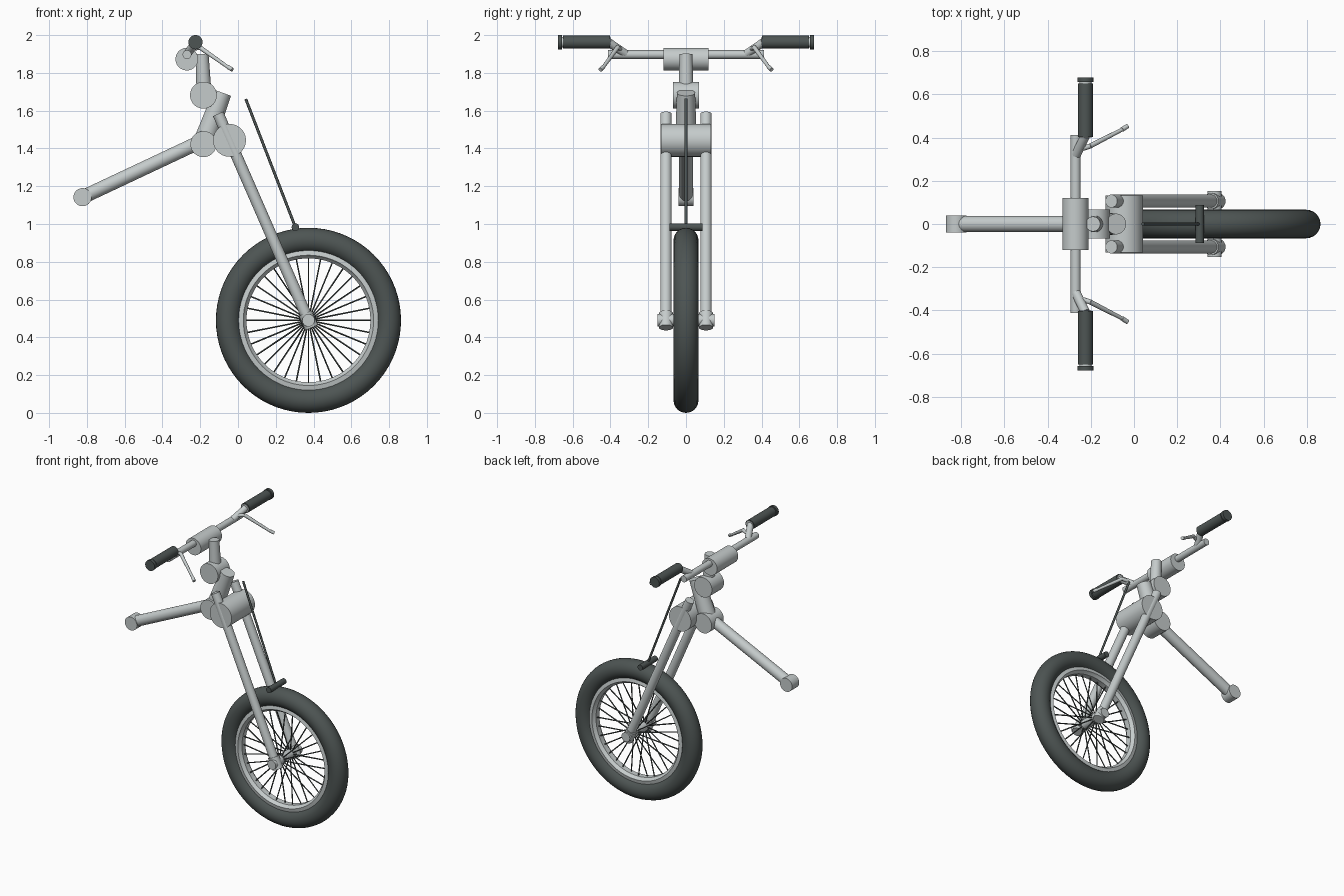
import bpy, bmesh, math
from mathutils import Vector

if "Cube" in bpy.data.objects:
    bpy.data.objects.remove(bpy.data.objects["Cube"])


def material(name, rgb):
    m = bpy.data.materials.new(name)
    m.diffuse_color = (*rgb, 1)
    m.use_nodes = True
    m.node_tree.nodes["Principled BSDF"].inputs["Base Color"].default_value = m.diffuse_color
    return m


METAL = material("light_grey_metal", (0.56, 0.60, 0.60))
DARK = material("dark_rubber", (0.075, 0.09, 0.087))


def finish(bm, name, mat):
    bmesh.ops.recalc_face_normals(bm, faces=bm.faces)
    me = bpy.data.meshes.new(name)
    bm.to_mesh(me)
    bm.free()
    ob = bpy.data.objects.new(name, me)
    bpy.context.collection.objects.link(ob)
    me.materials.append(mat)
    bpy.ops.object.select_all(action='DESELECT')
    ob.select_set(True)
    bpy.context.view_layer.objects.active = ob
    bpy.ops.object.shade_smooth_by_angle(angle=math.radians(40))
    return ob


def add_rod(bm, a, b, r1, r2=None, sides=32):
    a, b = Vector(a), Vector(b)
    geo = bmesh.ops.create_cone(bm, cap_ends=True, segments=sides, radius1=r1,
                                radius2=r1 if r2 is None else r2, depth=(b - a).length)
    rot = Vector((0, 0, 1)).rotation_difference(b - a).to_matrix()
    for v in geo["verts"]:
        v.co = rot @ v.co + (a + b) / 2


def rod(name, a, b, r1, mat, r2=None, sides=32):
    bm = bmesh.new()
    add_rod(bm, a, b, r1, r2, sides)
    return finish(bm, name, mat)


def barrel(name, x, z, r, half, mat):
    return rod(name, (x, -half, z), (x, half, z), r, mat, sides=40)


def ring(name, center, profile, mat, steps=72):
    """Spin a closed (radius, y) profile about the wheel axle."""
    bm = bmesh.new()
    rows = []
    for i in range(steps):
        t = 2 * math.pi * i / steps
        rows.append([bm.verts.new((center[0] + r * math.cos(t), y, center[1] + r * math.sin(t)))
                     for r, y in profile])
    n = len(profile)
    for i in range(steps):
        p, q = rows[i], rows[(i + 1) % steps]
        for j in range(n):
            k = (j + 1) % n
            bm.faces.new((p[j], p[k], q[k], q[j]))
    return finish(bm, name, mat)


# Wheel: tyre, rim, spokes, hub
WX, WZ = 0.373, 0.49
tube = [(0.424 + 0.066 * math.cos(2 * math.pi * i / 24),
         0.066 * math.sin(2 * math.pi * i / 24)) for i in range(24)]
ring("tyre", (WX, WZ), tube, DARK)
ring("rim", (WX, WZ), [(0.372, -0.036), (0.345, -0.042), (0.338, -0.03), (0.328, -0.02),
                       (0.328, 0.02), (0.338, 0.03), (0.345, 0.042), (0.372, 0.036)], METAL)
bm = bmesh.new()
for i in range(32):
    t = 2 * math.pi * i / 32
    c, s = math.cos(t), math.sin(t)
    y = 0.055 if i % 2 else -0.055
    add_rod(bm, (WX + 0.03 * c, y, WZ + 0.03 * s),
            (WX + 0.333 * c, -y * 0.1, WZ + 0.333 * s), 0.0042, sides=6)
finish(bm, "spokes", DARK)
barrel("hub", WX, WZ, 0.033, 0.152, METAL)

# Fork legs with dropouts
top = Vector((-0.105, 0, 1.583))
axle = Vector((WX, 0, WZ))
down = (axle - top).normalized()
for side, label in ((-1, "front"), (1, "back")):
    off = Vector((0, 0.106 * side, 0))
    rod("fork_leg_" + label, top + off, axle + off, 0.030, METAL)
    rod("dropout_" + label, axle + off - down * 0.042, axle + off + down * 0.042, 0.037, METAL)

# Fork crown, head tube and joints
barrel("fork_crown", -0.045, 1.443, 0.087, 0.132, METAL)
rod("head_tube", (-0.183, 0, 1.423), (-0.082, 0, 1.695), 0.058, METAL, 0.048)
barrel("lower_joint", -0.183, 1.423, 0.069, 0.068, METAL)
barrel("upper_joint", -0.183, 1.682, 0.071, 0.068, METAL)

# Frame arm
rod("frame_arm", (-0.823, 0, 1.142), (-0.183, 0, 1.423 + 0.02), 0.037, METAL)
barrel("frame_arm_end", -0.823, 1.142, 0.048, 0.04, METAL)

# Stem and handlebar
rod("stem", (-0.18, 0, 1.69), (-0.19, 0, 1.90), 0.040, METAL, 0.034)
barrel("stem_clamp", -0.271, 1.873, 0.060, 0.12, METAL)
barrel("handlebar", -0.27, 1.897, 0.023, 0.412, METAL)

# Grips, bends and levers on both sides
GX, GZ = -0.225, 1.9625
for s, label in ((-1, "front"), (1, "back")):
    rod("bar_bend_" + label, (-0.27, 0.315 * s, 1.897), (GX, 0.41 * s, GZ), 0.022, METAL)
    rod("grip_core_" + label, (GX, 0.40 * s, GZ), (GX, 0.67 * s, GZ), 0.028, METAL)
    rod("grip_" + label, (GX, 0.403 * s, GZ), (GX, 0.65 * s, GZ), 0.0345, DARK)
    rod("grip_end_" + label, (GX, 0.657 * s, GZ), (GX, 0.678 * s, GZ), 0.0375, DARK)
    knee = (-0.055, 0.437 * s, 1.832)
    bm = bmesh.new()
    add_rod(bm, (-0.205, 0.36 * s, 1.937), knee, 0.012, 0.009, 16)
    add_rod(bm, knee, (-0.03, 0.453 * s, 1.817), 0.011, 0.011, 16)
    # short arm joining lever to the bar
    add_rod(bm, (-0.25, 0.345 * s, 1.925), (-0.2, 0.362 * s, 1.935), 0.011, 0.012, 16)
    finish(bm, "brake_lever_" + label, METAL)

# Brake block and its rod
barrel("brake_block", 0.304, 0.983, 0.02, 0.087, DARK)
rod("brake_rod", (0.304, 0, 0.983), (0.041, 0, 1.662), 0.0075, DARK, sides=12)
